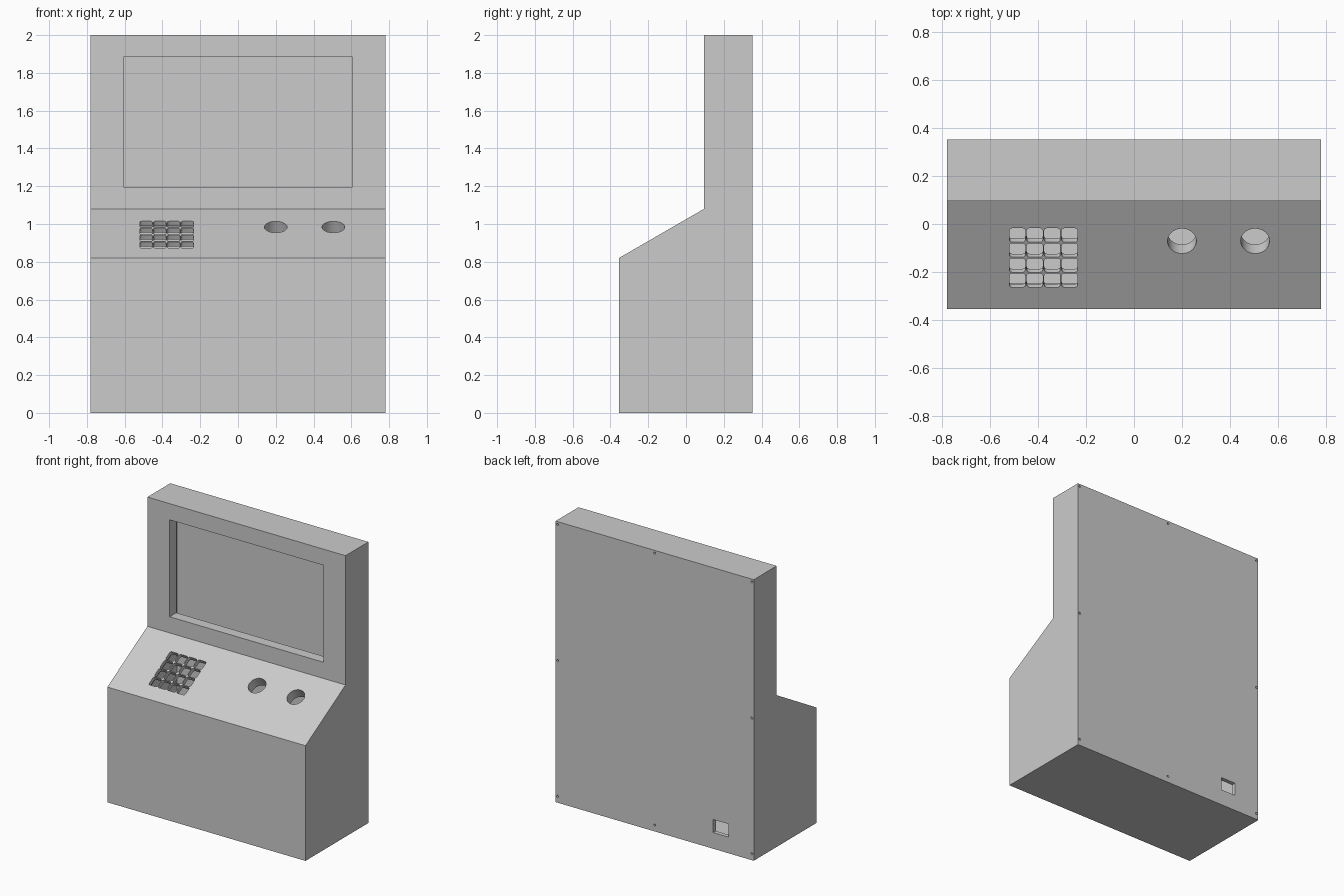
import bpy, bmesh, math
from mathutils import Matrix, Vector

old = bpy.data.objects.get("Cube")
if old:
    bpy.data.objects.remove(old, do_unlink=True)

grey = bpy.data.materials.new("plain_grey")
grey.use_nodes = True
grey.diffuse_color = (0.6, 0.6, 0.6, 1)
grey.node_tree.nodes["Principled BSDF"].inputs["Base Color"].default_value = (0.6, 0.6, 0.6, 1)

HALF, WALL, BACK_WALL = 0.78, 0.075, 0.03
SLOPE = Matrix.Translation((0, -0.13, 0.95)) @ Matrix.Rotation(math.radians(30), 4, 'X')


def finish(name, bm):
    bmesh.ops.recalc_face_normals(bm, faces=bm.faces[:])
    mesh = bpy.data.meshes.new(name)
    bm.to_mesh(mesh)
    bm.free()
    mesh.materials.append(grey)
    obj = bpy.data.objects.new(name, mesh)
    bpy.context.collection.objects.link(obj)
    return obj


def prism(name, profile, half):
    """Side profile in (y, z), extruded across x."""
    bm = bmesh.new()
    face = bm.faces.new([bm.verts.new((-half, y, z)) for y, z in profile])
    out = bmesh.ops.extrude_face_region(bm, geom=[face])
    moved = [v for v in out["geom"] if isinstance(v, bmesh.types.BMVert)]
    bmesh.ops.translate(bm, verts=moved, vec=(2 * half, 0, 0))
    return finish(name, bm)


def add_box(bm, low, high, frame=Matrix.Identity(4), rounding=0):
    low, high = Vector(low), Vector(high)
    size = high - low
    place = Matrix.Translation((low + high) / 2) @ Matrix.Diagonal(size).to_4x4()
    verts = bmesh.ops.create_cube(bm, size=1, matrix=place)["verts"]
    if rounding:
        edges = {e for v in verts for e in v.link_edges
                 if abs(e.verts[0].co.z - e.verts[1].co.z) > size.z / 2}
        new = bmesh.ops.bevel(bm, geom=list(edges), offset=rounding, segments=3,
                              profile=0.5, affect='EDGES')["verts"]
        verts = list({v for v in verts if v.is_valid} | set(new))
    bmesh.ops.transform(bm, matrix=frame, verts=verts)


def add_rod(bm, frame, radius, length, sides):
    bmesh.ops.create_cone(bm, cap_ends=True, segments=sides, radius1=radius,
                          radius2=radius, depth=length, matrix=frame)


# Cabinet shell and its hollow inside
cabinet = prism("cabinet", [(-0.355, 0), (0.352, 0), (0.352, 2), (0.095, 2),
                            (0.095, 1.08), (-0.355, 0.82)], HALF)


def inner_slope(y):
    return 0.95 + math.tan(math.radians(30)) * (y + 0.13) - WALL / math.cos(math.radians(30))


front, upper, back = -0.355 + WALL, 0.095 + WALL, 0.352 - BACK_WALL
cutters = [prism("cavity_cutter", [(front, WALL), (back, WALL), (back, 2 - WALL),
                                   (upper, 2 - WALL), (upper, inner_slope(upper)),
                                   (front, inner_slope(front))], HALF - WALL)]

# Thinned pocket behind the keypad
bm = bmesh.new()
add_box(bm, (-0.55, -0.18, -0.13), (-0.205, 0.16, -0.028), SLOPE)
cutters.append(finish("pocket_cutter", bm))

# Screen opening, power socket opening, keypad and control holes
bm = bmesh.new()
add_box(bm, (-0.605, 0, 1.195), (0.605, 0.25, 1.885))
add_box(bm, (-0.58, 0.25, 0.115), (-0.46, 0.45, 0.208))
PITCH, KEY = 0.0727, 0.067
for col in range(4):
    for row in range(4):
        x, y = -0.52 + col * PITCH, -0.155 + row * PITCH
        add_box(bm, (x, y, -0.08), (x + KEY, y + KEY, 0.05), SLOPE, rounding=0.012)
for x in (0.2, 0.505):
    add_rod(bm, SLOPE @ Matrix.Translation((x, 0.068, 0)), 0.06, 0.3, 48)

# Screw holes round the edge of the back
for x in (-0.765, 0, 0.765):
    for z in (0.045, 1.01, 1.98):
        if x or z != 1.01:
            turn = Matrix.Translation((x, 0.352, z)) @ Matrix.Rotation(math.pi / 2, 4, 'X')
            add_rod(bm, turn, 0.008, 0.03, 16)
cutters.append(finish("opening_cutter", bm))

# Cut everything out of the shell
bpy.ops.object.select_all(action='DESELECT')
bpy.context.view_layer.objects.active = cabinet
cabinet.select_set(True)
for cutter in cutters:
    cutter.hide_render = True
    mod = cabinet.modifiers.new(cutter.name, 'BOOLEAN')
    mod.operation, mod.solver, mod.object = 'DIFFERENCE', 'EXACT', cutter
    bpy.ops.object.modifier_apply(modifier=mod.name)
    bpy.data.objects.remove(cutter, do_unlink=True)
bpy.ops.object.shade_smooth_by_angle(angle=math.radians(35))
